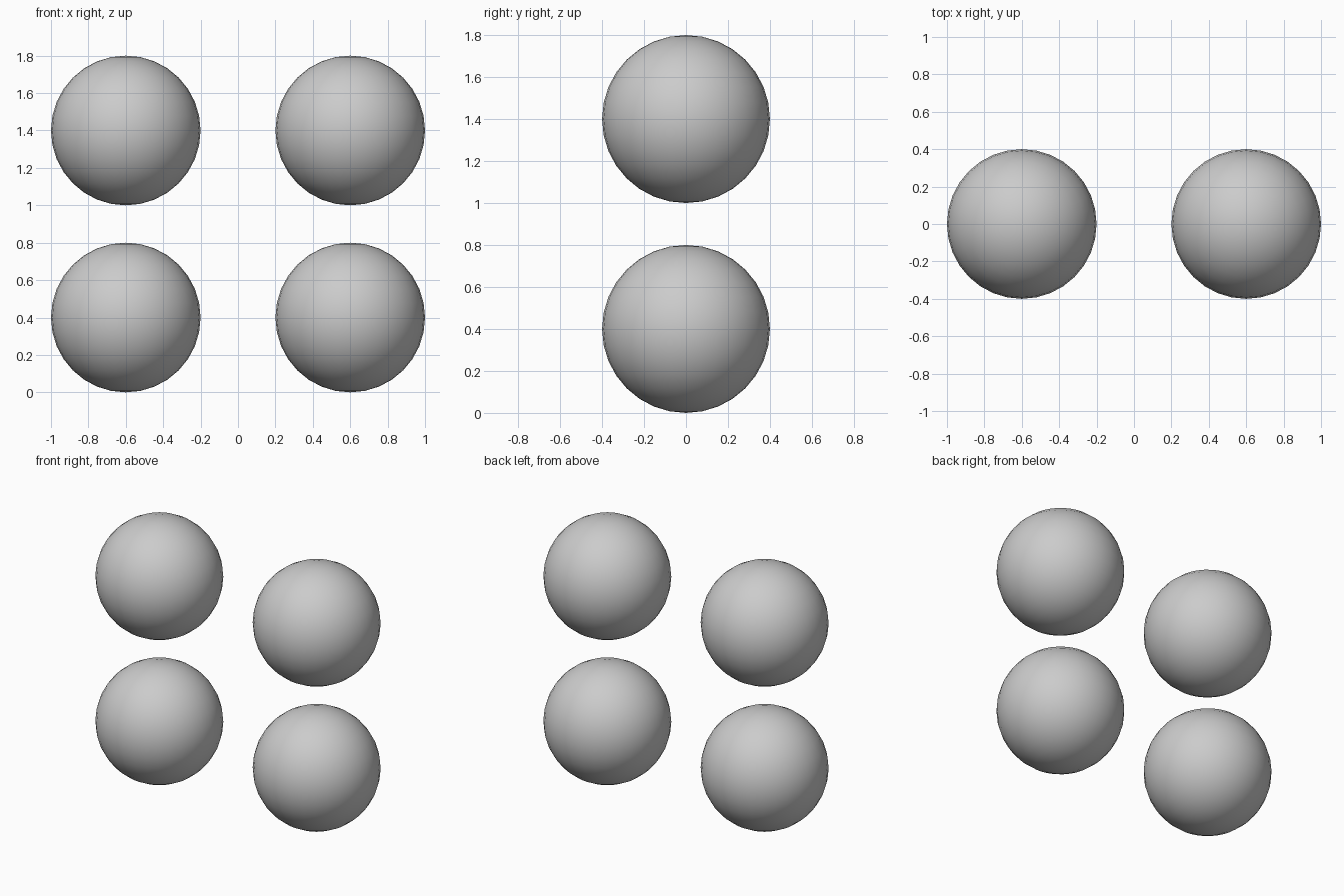
import bpy

if "Cube" in bpy.data.objects:
    bpy.data.objects.remove(bpy.data.objects["Cube"])

RADIUS = 0.4


def add_ball(name, x, z):
    bpy.ops.mesh.primitive_uv_sphere_add(
        segments=32, ring_count=16, radius=RADIUS, location=(x, 0, z))
    ball = bpy.context.object
    ball.name = name
    bpy.ops.object.shade_smooth()


# Two rows of two balls, mirrored about x = 0
for row, z in (("lower", 0.4), ("upper", 1.4)):
    for side, x in (("left", -0.6), ("right", 0.6)):
        add_ball(f"{row}_{side}_ball", x, z)
